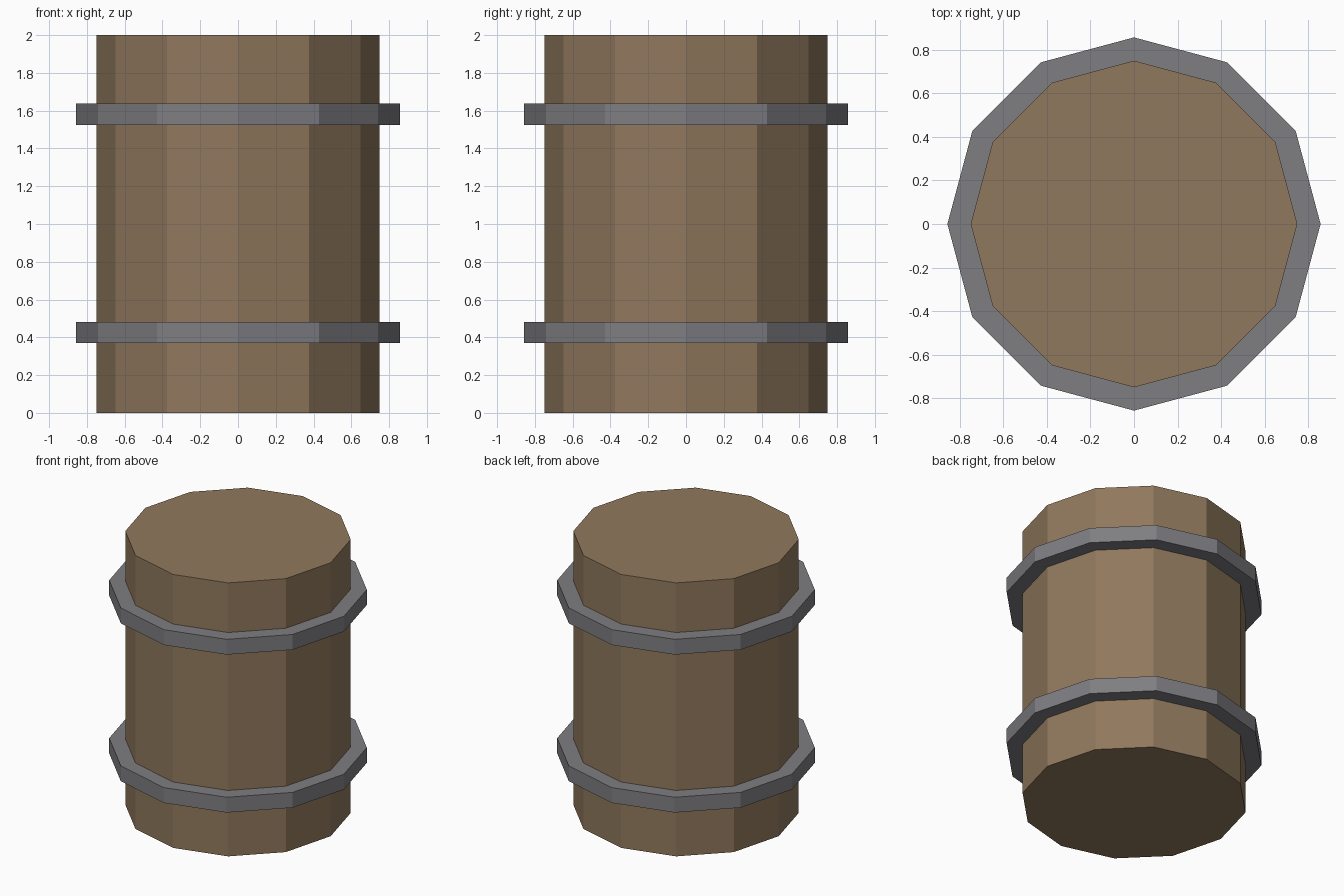
import bpy

cube = bpy.data.objects.get("Cube")
if cube:
    bpy.data.objects.remove(cube, do_unlink=True)

SIDES = 12


def make_material(name, rgb):
    mat = bpy.data.materials.new(name)
    mat.use_nodes = True
    color = (*rgb, 1.0)
    mat.diffuse_color = color
    mat.node_tree.nodes["Principled BSDF"].inputs["Base Color"].default_value = color
    return mat


def add_drum(name, radius, bottom, top, mat):
    """Flat-shaded twelve-sided cylinder between two heights."""
    bpy.ops.mesh.primitive_cylinder_add(
        vertices=SIDES, radius=radius, depth=top - bottom,
        location=(0, 0, (bottom + top) / 2))
    obj = bpy.context.object
    obj.name = name
    obj.data.name = name
    obj.data.materials.append(mat)
    return obj


wood = make_material("wood", (0.28, 0.19, 0.11))
iron = make_material("iron", (0.21, 0.21, 0.225))

# Wooden body
add_drum("barrel_body", 0.75, 0.0, 2.0, wood)

# Metal hoops around the body
for name, bottom, top in (("lower_hoop", 0.37, 0.482), ("upper_hoop", 1.525, 1.637)):
    add_drum(name, 0.857, bottom, top, iron)
